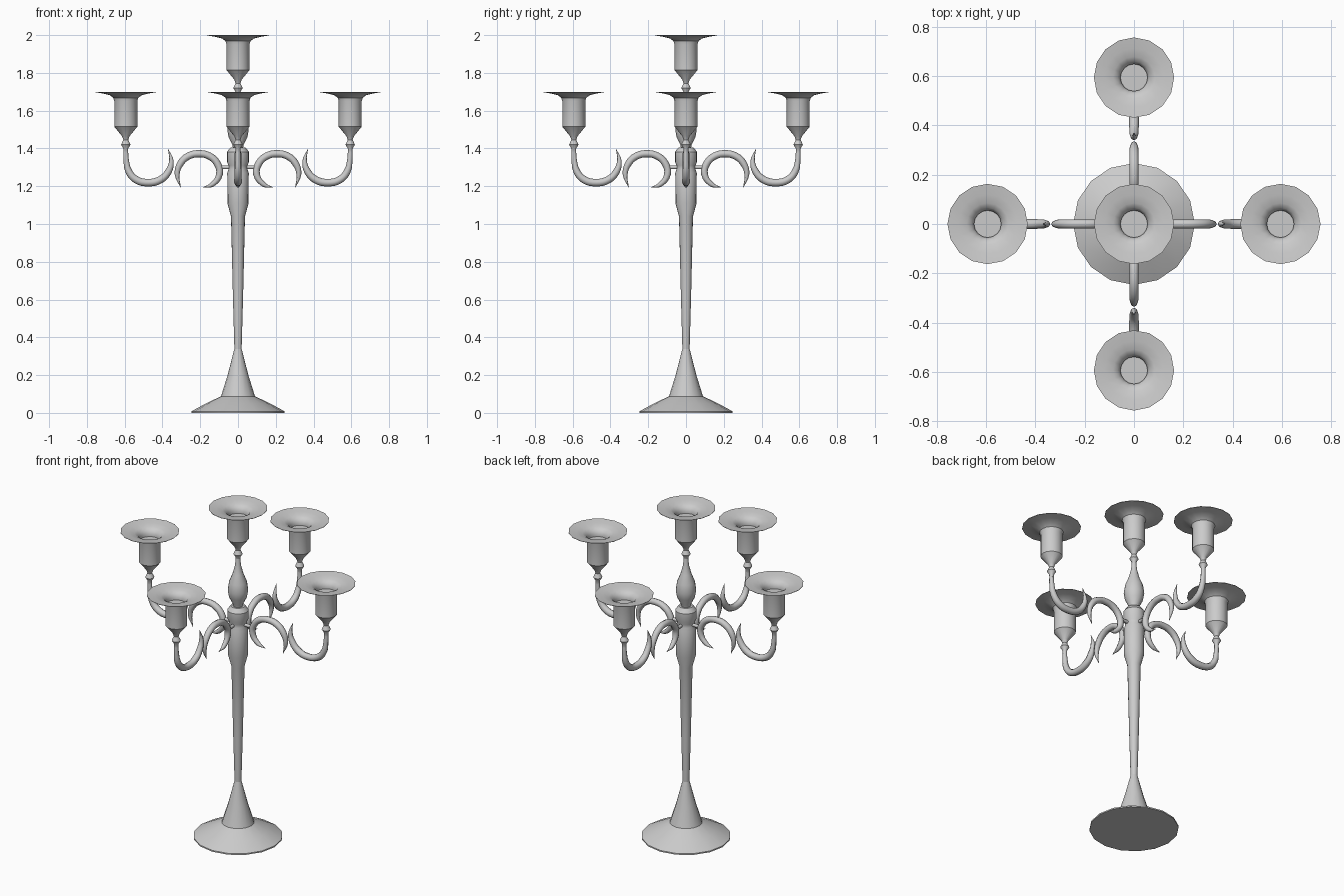
import bpy, bmesh, math
from mathutils import Matrix

if "Cube" in bpy.data.objects:
    bpy.data.objects.remove(bpy.data.objects["Cube"])

SIDES = 16


def finish(ob, angle=35):
    bpy.ops.object.select_all(action='DESELECT')
    ob.select_set(True)
    bpy.context.view_layer.objects.active = ob
    bpy.ops.object.shade_smooth_by_angle(angle=math.radians(angle))


def lathe(name, profile, loc=(0, 0, 0), sides=SIDES, angle=35):
    """Revolve (radius, z) points around the z axis."""
    bm = bmesh.new()
    rings = []
    for r, z in profile:
        rings.append([bm.verts.new((r * math.cos(2 * math.pi * i / sides),
                                    r * math.sin(2 * math.pi * i / sides), z))
                      for i in range(sides)])
    for a, b in zip(rings, rings[1:]):
        for i in range(sides):
            j = (i + 1) % sides
            bm.faces.new((a[i], a[j], b[j], b[i]))
    bmesh.ops.remove_doubles(bm, verts=bm.verts, dist=1e-5)
    bmesh.ops.recalc_face_normals(bm, faces=bm.faces)
    me = bpy.data.meshes.new(name)
    bm.to_mesh(me)
    bm.free()
    ob = bpy.data.objects.new(name, me)
    ob.location = loc
    bpy.context.collection.objects.link(ob)
    finish(ob, angle)
    return ob


def tube(name, pts, turn):
    """Tapered tube through (x, z, radius) points, turned about z."""
    cu = bpy.data.curves.new(name, 'CURVE')
    cu.dimensions = '3D'
    cu.bevel_depth = 1.0
    cu.bevel_resolution = 2
    cu.resolution_u = 4
    cu.use_fill_caps = True
    sp = cu.splines.new('BEZIER')
    sp.bezier_points.add(len(pts) - 1)
    for bp, (x, z, r) in zip(sp.bezier_points, pts):
        bp.co = (x, 0, z)
        bp.radius = r
        bp.handle_left_type = bp.handle_right_type = 'AUTO'
    ob = bpy.data.objects.new(name, cu)
    bpy.context.collection.objects.link(ob)
    bpy.ops.object.select_all(action='DESELECT')
    ob.select_set(True)
    bpy.context.view_layer.objects.active = ob
    bpy.ops.object.convert(target='MESH')
    ob = bpy.context.object
    ob.data.transform(Matrix.Rotation(turn, 4, 'Z'))
    finish(ob, 50)


# Foot: flared plate and cone
lathe("foot", [(0, 0), (0.247, 0), (0.247, 0.008), (0.17, 0.05), (0.09, 0.088),
               (0.055, 0.2), (0.019, 0.34), (0, 0.34)])

# Stem with collar where the arms meet
lathe("stem", [(0, 0.33), (0.019, 0.33), (0.027, 0.62), (0.037, 1.04),
               (0.056, 1.11), (0.057, 1.27), (0.05, 1.29), (0.05, 1.31), (0.059, 1.33),
               (0.059, 1.38), (0.04, 1.405), (0, 1.405)])

# Teardrop finial carrying the centre cup
lathe("finial", [(0, 1.39), (0.025, 1.39), (0.03, 1.42), (0.05, 1.46), (0.057, 1.5),
                 (0.05, 1.55), (0.03, 1.6), (0.017, 1.65), (0.012, 1.7), (0, 1.7)], angle=60)

# Candle cup with knop below and drip tray above, z = 0 at the rim
CUP = [(0, -0.32), (0.012, -0.32), (0.013, -0.30), (0.025, -0.28), (0.013, -0.255),
       (0.02, -0.235), (0.061, -0.185), (0.061, -0.05), (0.066, -0.032), (0.085, -0.018),
       (0.12, -0.009), (0.163, -0.002), (0.163, 0), (0.12, -0.006), (0.085, -0.014),
       (0.066, -0.025), (0.055, -0.045), (0.055, -0.06), (0, -0.06)]
lathe("centre_cup", CUP, (0, 0, 2.0))

# Scroll arms: inner arch opens down, outer hook opens up
INNER = [(0.185, 1.193, 0.001), (0.135, 1.21, 0.013), (0.098, 1.265, 0.018),
         (0.111, 1.322, 0.019), (0.152, 1.36, 0.019), (0.205, 1.372, 0.019),
         (0.262, 1.36, 0.019), (0.305, 1.32, 0.018), (0.322, 1.262, 0.013),
         (0.303, 1.193, 0.001)]
OUTER = [(0.37, 1.397, 0.001), (0.353, 1.335, 0.012), (0.367, 1.28, 0.018),
         (0.41, 1.235, 0.02), (0.475, 1.219, 0.02), (0.54, 1.235, 0.02),
         (0.579, 1.28, 0.018), (0.592, 1.34, 0.014), (0.594, 1.40, 0.012)]
for i, side in enumerate(("right", "back", "left", "front")):
    a = i * math.pi / 2
    tube(side + "_arm_arch", INNER, a)
    tube(side + "_arm_hook", OUTER, a)
    tube(side + "_arm_peg", [(0.03, 1.3, 0.01), (0.1, 1.3, 0.01)], a)
    lathe(side + "_cup", CUP, (0.594 * math.cos(a), 0.594 * math.sin(a), 1.7))
